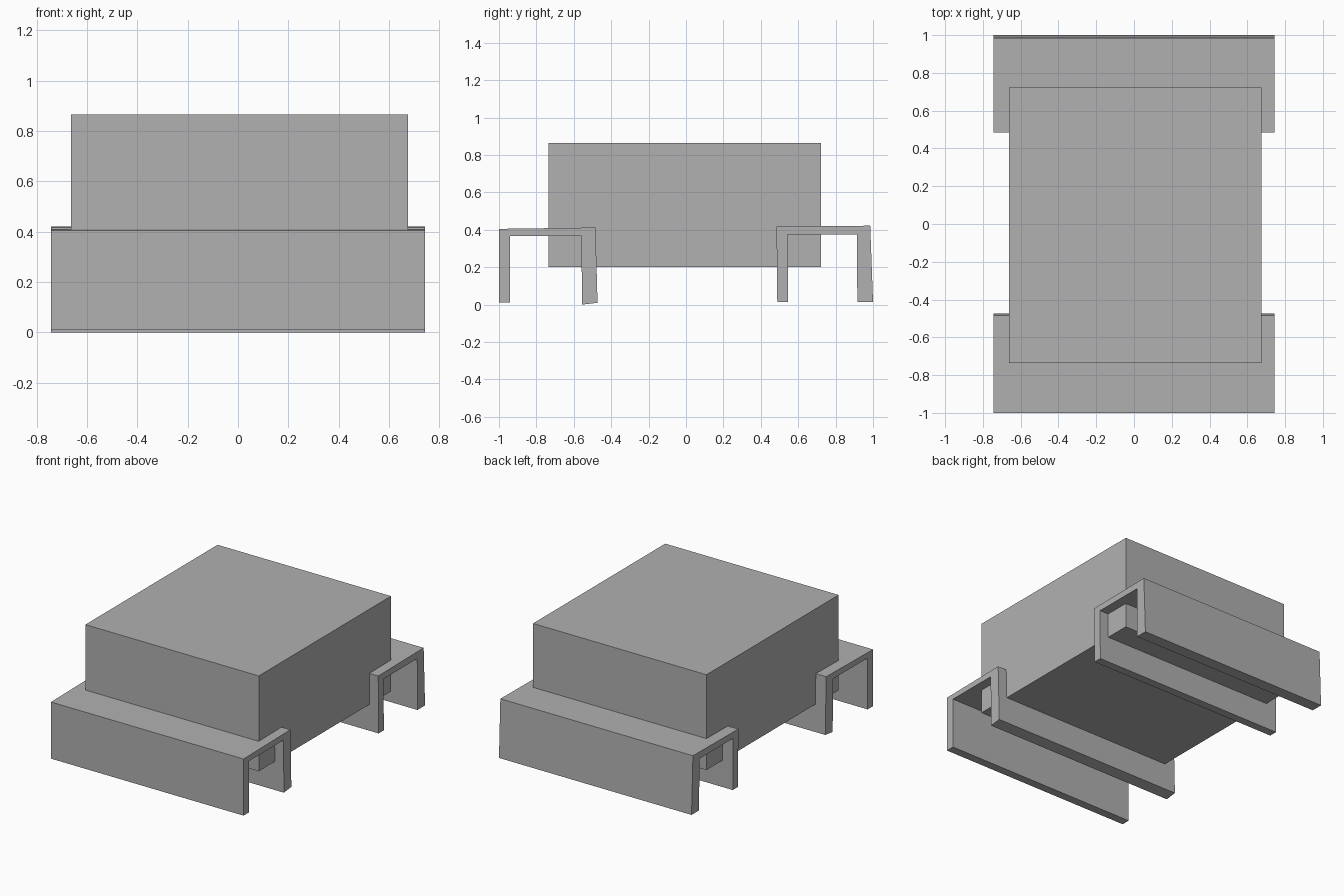
import bpy
import bmesh

cube = bpy.data.objects.get("Cube")
if cube:
    bpy.data.objects.remove(cube, do_unlink=True)

GREY = (0.44, 0.44, 0.44, 1.0)
grey = bpy.data.materials.new("plain_grey")
grey.use_nodes = True
grey.diffuse_color = GREY
grey.node_tree.nodes["Principled BSDF"].inputs["Base Color"].default_value = GREY


def extrude_profile(name, profile, x_min, x_max):
    """Sweep a closed (y, z) outline from x_min to x_max."""
    bm = bmesh.new()
    face = bm.faces.new([bm.verts.new((x_min, y, z)) for y, z in profile])
    swept = bmesh.ops.extrude_face_region(bm, geom=[face])["geom"]
    moved = [g for g in swept if isinstance(g, bmesh.types.BMVert)]
    bmesh.ops.translate(bm, verts=moved, vec=(x_max - x_min, 0, 0))
    bmesh.ops.recalc_face_normals(bm, faces=bm.faces)
    mesh = bpy.data.meshes.new(name)
    bm.to_mesh(mesh)
    bm.free()
    mesh.materials.append(grey)
    obj = bpy.data.objects.new(name, mesh)
    bpy.context.collection.objects.link(obj)
    return obj


# Main block
extrude_profile("body", [(-0.735, 0.2), (0.722, 0.2), (0.722, 0.865), (-0.735, 0.865)],
                -0.663, 0.675)

# Channel-shaped supports, slightly uneven, open below
front = [(-1.0, 0.01), (-1.0, 0.405), (-0.484, 0.412), (-0.473, 0.01),
         (-0.555, 0.0), (-0.56, 0.368), (-0.94, 0.368), (-0.94, 0.01)]
back = [(0.488, 0.015), (0.484, 0.417), (0.985, 0.422), (1.0, 0.015),
        (0.916, 0.015), (0.914, 0.374), (0.543, 0.374), (0.546, 0.015)]
for name, profile in (("front_support", front), ("back_support", back)):
    extrude_profile(name, profile, -0.743, 0.743)
